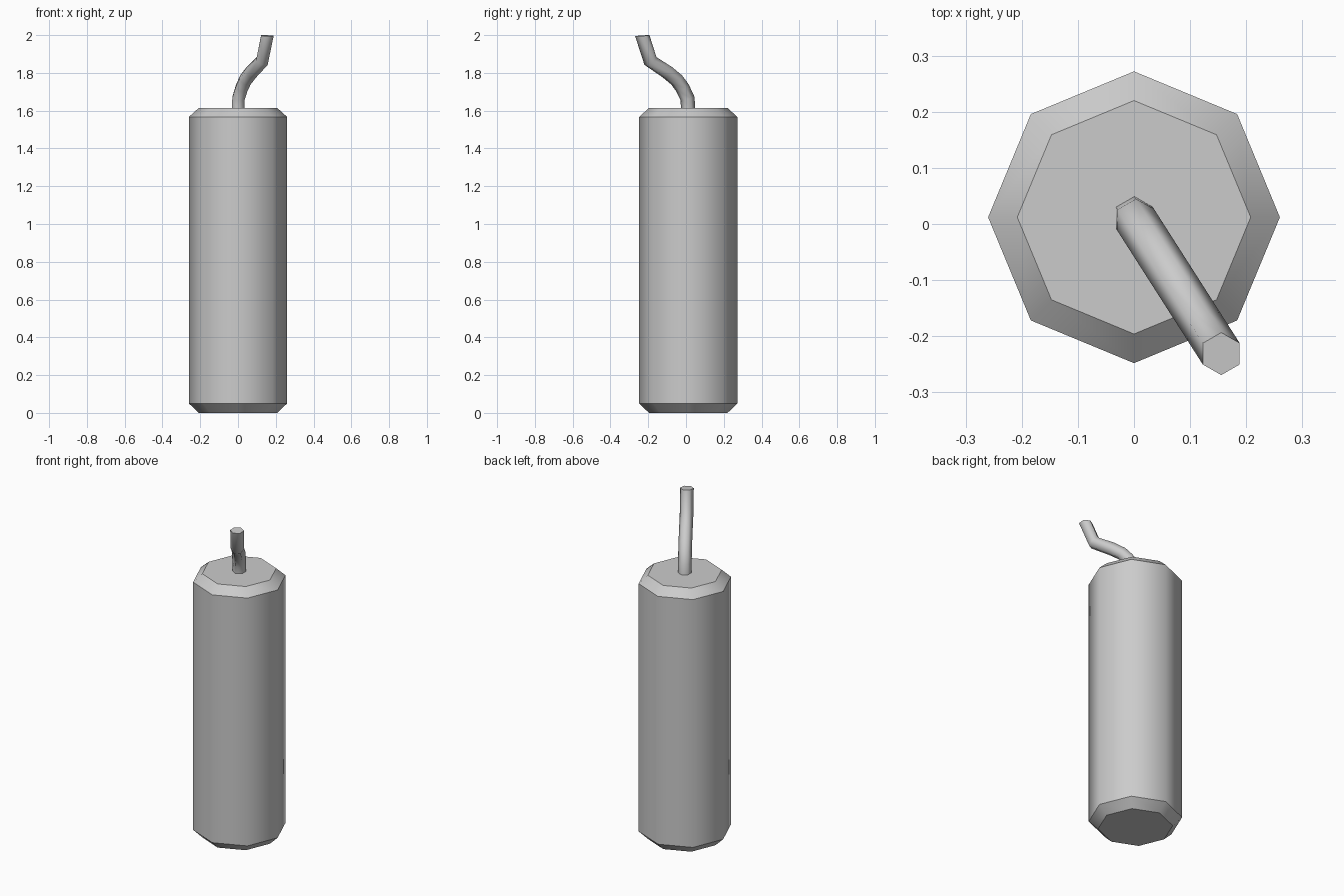
import bpy, bmesh
from math import sin, cos, tau
from mathutils import Vector

cube = bpy.data.objects.get("Cube")
if cube:
    bpy.data.objects.remove(cube)

grey = bpy.data.materials.new("plain grey")
grey.use_nodes = True
grey.diffuse_color = (0.6, 0.6, 0.6, 1)
grey.node_tree.nodes["Principled BSDF"].inputs["Base Color"].default_value = grey.diffuse_color

UP = Vector((0, 0, 1))


def loft(name, sides, rings, sharp_rings):
    """Skin polygon rings given as (centre, normal, radius), with flat end caps."""
    bm = bmesh.new()
    loops = []
    for centre, normal, radius in rings:
        turn = UP.rotation_difference(normal)
        corners = [Vector((sin(tau * i / sides), cos(tau * i / sides), 0)) * radius
                   for i in range(sides)]
        loops.append([bm.verts.new(Vector(centre) + turn @ c) for c in corners])
    for low, high in zip(loops, loops[1:]):
        for i in range(sides):
            j = (i + 1) % sides
            bm.faces.new((low[i], low[j], high[j], high[i])).smooth = True
    bm.faces.new(loops[0])
    bm.faces.new(loops[-1])
    # Keep chosen rings crisp
    for k in sharp_rings:
        for i in range(sides):
            bm.edges.get((loops[k][i], loops[k][(i + 1) % sides])).smooth = False
    bmesh.ops.recalc_face_normals(bm, faces=bm.faces[:])
    mesh = bpy.data.meshes.new(name)
    bm.to_mesh(mesh)
    bm.free()
    mesh.materials.append(grey)
    obj = bpy.data.objects.new(name, mesh)
    bpy.context.collection.objects.link(obj)
    return obj


# Octagonal stick with chamfered ends
axis_y = 0.012
profile = [(0.208, 0), (0.26, 0.05), (0.26, 1.567), (0.208, 1.614)]
loft("stick_body", 8, [((0, axis_y, z), UP, r) for r, z in profile], range(4))

# Bent hexagonal fuse, leaning along one diagonal direction
bend = [(0, 1.6), (0.005, 1.665), (0.036, 1.72), (0.072, 1.762),
        (0.13, 1.803), (0.237, 1.863), (0.288, 1.997)]
path = [Vector((0.54 * s, axis_y - 0.845 * s, z)) for s, z in bend]
rings = []
for i, p in enumerate(path):
    before, after = path[max(i - 1, 0)], path[min(i + 1, len(path) - 1)]
    rings.append((p, (after - before).normalized(), 0.038))
rings[0] = (path[0], UP, 0.038)
rings[-1] = (path[-1], Vector((0.04, -0.07, 1)).normalized(), 0.038)
loft("fuse", 6, rings, (0, len(rings) - 1))
